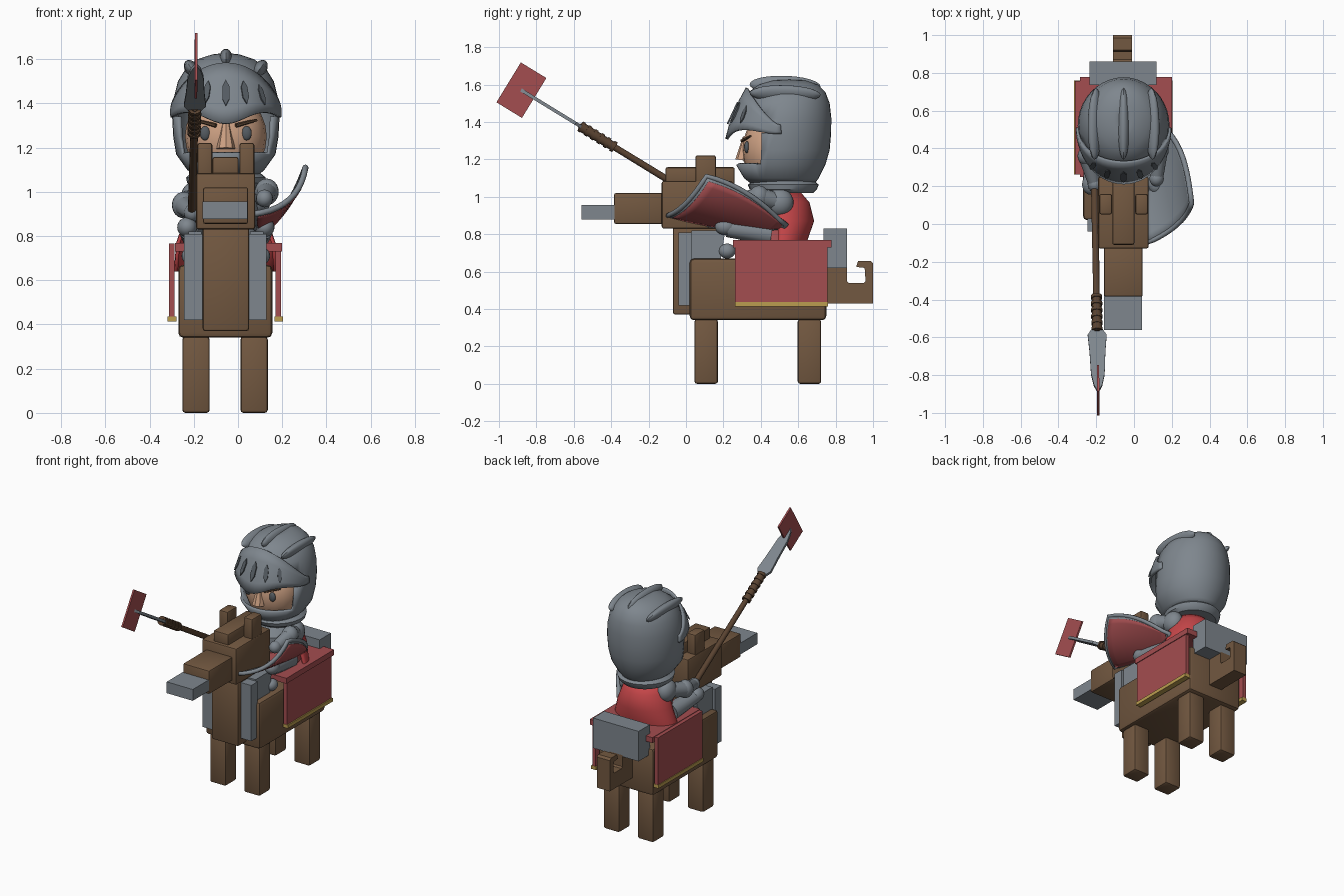
import bpy, bmesh, math
from mathutils import Vector, Matrix

if "Cube" in bpy.data.objects:
    bpy.data.objects.remove(bpy.data.objects["Cube"])


def material(name, rgb):
    m = bpy.data.materials.new(name)
    m.use_nodes = True
    m.diffuse_color = (*rgb, 1)
    m.node_tree.nodes["Principled BSDF"].inputs["Base Color"].default_value = (*rgb, 1)
    return m


STEEL = material("steel grey", (0.21, 0.24, 0.27))
DARK = material("dark steel", (0.09, 0.105, 0.12))
WOOD = material("brown wood", (0.17, 0.098, 0.052))
SHAFT = material("dark brown", (0.1, 0.055, 0.03))
CLOTH = material("cloth red", (0.37, 0.075, 0.08))
CAPE = material("cape red", (0.55, 0.06, 0.065))
GOLD = material("gold", (0.5, 0.34, 0.08))
SKIN = material("skin", (0.62, 0.36, 0.23))
CX = -0.055  # centre line of horse and rider


def finish(name, bm, mat, smooth=True):
    bmesh.ops.recalc_face_normals(bm, faces=bm.faces)
    me = bpy.data.meshes.new(name)
    bm.to_mesh(me)
    bm.free()
    me.materials.append(mat)
    ob = bpy.data.objects.new(name, me)
    bpy.context.scene.collection.objects.link(ob)
    if smooth:
        bpy.ops.object.select_all(action="DESELECT")
        ob.select_set(True)
        bpy.context.view_layer.objects.active = ob
        bpy.ops.object.shade_smooth_by_angle(angle=math.radians(35))
    return ob


def box(name, x, y, z, mat, bevel=0.0):
    bm = bmesh.new()
    bmesh.ops.create_cube(bm, size=1)
    for v in bm.verts:
        for i, (lo, hi) in enumerate((x, y, z)):
            v.co[i] = hi if v.co[i] > 0 else lo
    if bevel:
        bmesh.ops.bevel(bm, geom=bm.edges[:], offset=bevel, segments=2, profile=0.5, affect="EDGES")
    return finish(name, bm, mat, bevel > 0)


def prism(name, pts, depth, mat, matrix):
    """Extrude an XY outline symmetrically along Z."""
    bm = bmesh.new()
    f = bm.faces.new([bm.verts.new((a, b, -depth / 2)) for a, b in pts])
    ext = bmesh.ops.extrude_face_region(bm, geom=[f])["geom"]
    bmesh.ops.translate(bm, vec=(0, 0, depth), verts=[v for v in ext if isinstance(v, bmesh.types.BMVert)])
    bm.transform(matrix)
    return finish(name, bm, mat, False)


def ball(name, pos, size, mat, rot=None):
    bm = bmesh.new()
    bmesh.ops.create_uvsphere(bm, u_segments=20, v_segments=12, radius=1)
    m = Matrix.Translation(pos) @ (rot or Matrix()) @ Matrix.Diagonal((*size, 1))
    bm.transform(m)
    return finish(name, bm, mat)


def rod(name, a, b, r1, r2, mat, sides=12):
    a, b = Vector(a), Vector(b)
    bm = bmesh.new()
    bmesh.ops.create_cone(bm, cap_ends=True, segments=sides, radius1=r1, radius2=r2, depth=(b - a).length)
    bm.transform(Matrix.Translation((a + b) / 2) @ (b - a).to_track_quat("Z", "Y").to_matrix().to_4x4())
    return finish(name, bm, mat)


def rings(name, rows, mat, a0=0, a1=360, seg=32, thick=0.0, caps=False, drop=None):
    """Stack elliptical rings (z, half width, front y, back y); angle 0 faces the front."""
    bm = bmesh.new()
    full = a1 - a0 == 360
    grid = []
    for row in rows:
        line = []
        for i in range(seg if full else seg + 1):
            t = math.radians(a0 + (a1 - a0) * i / seg)
            z, rx, yf, yb = row(t) if callable(row) else row
            line.append(bm.verts.new((CX + rx * math.sin(t), (yf + yb) / 2 - (yb - yf) / 2 * math.cos(t), z)))
        grid.append(line)
    for lo, hi in zip(grid, grid[1:]):
        for i in range(seg):
            j = (i + 1) % len(lo)
            bm.faces.new((lo[i], lo[j], hi[j], hi[i]))
    if caps:
        bm.faces.new(grid[0])
        bm.faces.new(grid[-1])
    if drop:
        bmesh.ops.delete(bm, geom=[f for f in bm.faces if drop(f.calc_center_median())], context="FACES")
    ob = finish(name, bm, mat)
    if thick:
        s = ob.modifiers.new("thickness", "SOLIDIFY")
        s.thickness, s.offset = thick, -1
    return ob


# Horse: body, legs, neck, head
box("horse_body", (-0.27, 0.155), (0.02, 0.75), (0.34, 0.67), WOOD, 0.022)
for side, x in (("right", -0.19), ("left", 0.073)):
    for end, y in (("front", 0.108), ("back", 0.66)):
        box(f"{end}_{side}_leg", (x - 0.062, x + 0.062), (y - 0.063, y + 0.063), (0, 0.345), WOOD, 0.014)
box("horse_neck", (-0.16, 0.05), (-0.07, 0.17), (0.37, 0.84), WOOD, 0.012)
box("horse_head", (-0.19, 0.078), (-0.13, 0.25), (0.83, 1.085), WOOD, 0.012)
box("horse_snout", (-0.158, 0.046), (-0.385, -0.11), (0.855, 1.02), WOOD, 0.01)
box("horse_muzzle", (-0.16, 0.042), (-0.56, -0.37), (0.878, 0.957), STEEL)
box("horse_mane", (-0.115, 0.002), (-0.11, 0.26), (1.06, 1.158), WOOD, 0.01)
for side, x in (("right", -0.15), ("left", 0.04)):
    box(f"horse_{side}_ear", (x - 0.034, x + 0.034), (0.05, 0.16), (1.05, 1.222), WOOD, 0.012)
box("chest_plate", (-0.245, 0.13), (-0.04, 0.03), (0.42, 0.81), STEEL)
YZ = Matrix(((0, 0, 1, 0), (1, 0, 0, 0), (0, 1, 0, 0), (0, 0, 0, 1)))  # outline drawn as (y, z)
tail = [(0.74, 0.43), (1.0, 0.43), (1.0, 0.645), (0.985, 0.658), (0.92, 0.658), (0.91, 0.625), (0.955, 0.62),
        (0.96, 0.55), (0.95, 0.54), (0.87, 0.54), (0.86, 0.55), (0.86, 0.63), (0.74, 0.63)]
prism("horse_tail", tail, 0.1, WOOD, Matrix.Translation((-0.06, 0, 0)) @ YZ)

# Saddle and hanging cloth
box("saddle_back", (-0.235, 0.118), (0.735, 0.86), (0.62, 0.83), STEEL)
box("saddle_cloth_top", (-0.285, 0.2), (0.25, 0.778), (0.73, 0.768), CLOTH)
for side, x in (("right", -0.3), ("left", 0.182)):
    box(f"{side}_cloth_panel", (x - 0.013, x + 0.013), (0.263, 0.757), (0.43, 0.766), CLOTH)
    box(f"{side}_cloth_hem", (x - 0.018, x + 0.021), (0.261, 0.759), (0.413, 0.437), GOLD)

# Rider: torso, tunic, cape, collar
rings("torso", [(0.68, 0.13, 0.36, 0.6), (0.85, 0.15, 0.34, 0.62), (0.96, 0.15, 0.34, 0.62), (1.04, 0.09, 0.4, 0.58)],
      STEEL, caps=True)
rings("tunic_skirt", [(0.75, 0.185, 0.28, 0.64), (0.82, 0.165, 0.31, 0.64), (0.86, 0.155, 0.33, 0.63)], CLOTH, caps=True)
rings("cape", [(0.64, 0.235, 0.4, 0.64), (0.77, 0.225, 0.38, 0.65), (0.87, 0.19, 0.36, 0.685),
               (0.97, 0.155, 0.36, 0.66), (1.04, 0.1, 0.38, 0.6)], CAPE, 80, 280, 24, 0.015)
rings("collar", [(1.02, 0.15, 0.37, 0.68), (1.04, 0.175, 0.34, 0.7), (1.065, 0.18, 0.33, 0.71), (1.09, 0.15, 0.37, 0.68)],
      STEEL, caps=True)

# Rider: arms and legs
arms = {"left": [(0.09, 0.5, 0.97), (0.13, 0.39, 1.0), (0.12, 0.24, 0.97)],
        "right": [(-0.2, 0.5, 0.97), (-0.245, 0.36, 0.94), (-0.207, 0.21, 0.905)]}
for side, (shoulder, elbow, hand) in arms.items():
    ball(f"{side}_shoulder_plate", shoulder, (0.06, 0.075, 0.075), STEEL)
    rod(f"{side}_upper_arm", shoulder, elbow, 0.048, 0.052, STEEL)
    ball(f"{side}_elbow_plate", elbow, (0.054, 0.054, 0.06), STEEL)
    rod(f"{side}_forearm", elbow, hand, 0.05, 0.034, STEEL)
    ball(f"{side}_hand", hand, (0.038, 0.042, 0.04), STEEL)
boot = [(0.03, 0.66), (0.185, 0.66), (0.21, 0.82), (0.03, 0.82)]
for side, s in (("right", -1), ("left", 1)):
    x = CX + s * 0.14
    rod(f"{side}_thigh", (x, 0.45, 0.8), (x + s * 0.03, 0.22, 0.83), 0.06, 0.045, STEEL)
    ball(f"{side}_knee_plate", (x + s * 0.035, 0.21, 0.84), (0.045, 0.055, 0.045), STEEL)
    prism(f"{side}_boot", boot, 0.06, STEEL, Matrix.Translation((x, 0, 0)) @ YZ)
    ball(f"{side}_heel_plate", (x + s * 0.02, 0.22, 0.71), (0.04, 0.045, 0.04), STEEL)

# Face
ball("face", (CX, 0.47, 1.25), (0.185, 0.17, 0.2), SKIN)
rod("nose", (CX, 0.305, 1.195), (CX, 0.32, 1.32), 0.042, 0.016, SKIN, 8)
for side, s in (("right", -1), ("left", 1)):
    ball(f"{side}_eye", (CX + s * 0.094, 0.325, 1.265), (0.023, 0.014, 0.032), DARK)
    rod(f"{side}_brow", (CX + s * 0.045, 0.3, 1.3), (CX + s * 0.14, 0.345, 1.325), 0.01, 0.006, SHAFT, 6)

# Helmet shell with the face opening cut away
shell = [(1.06, 0.13, 0.36, 0.68), (1.1, 0.175, 0.31, 0.71), (1.17, 0.225, 0.268, 0.745), (1.25, 0.238, 0.265, 0.768),
         (1.34, 0.243, 0.265, 0.776), (1.42, 0.237, 0.275, 0.777), (1.5, 0.217, 0.3, 0.768), (1.56, 0.18, 0.335, 0.745),
         (1.6, 0.128, 0.39, 0.705), (1.622, 0.06, 0.46, 0.64), (1.628, 0.004, 0.54, 0.56)]
rings("helmet", shell, STEEL, seg=40, thick=0.018,
      drop=lambda c: 1.17 < c.z < 1.4 and c.y < 0.41 + 0.25 * (c.z - 1.25))


# Visor: pointed brow plate sloping forward
def visor_row(k):
    def row(t):
        c = max(math.cos(t), 0)
        top = 1.385 + 0.2 * c ** 1.4
        low = 1.335 - 0.025 * c ** 12 + 0.025 * math.sin(2 * t) ** 2
        ry = 0.29 - 0.11 * k + 0.05 * k * (1 - k)
        return low + (top - low) * k, 0.25 + 0.012 * k * (1 - k), 0.5 - ry, 0.5 + ry
    return row


rings("visor", [visor_row(k / 4) for k in range(5)], STEEL, -92, 92, 28, 0.016)
slot = [(0, -0.065), (0.016, -0.03), (0.016, 0.03), (0, 0.065), (-0.016, 0.03), (-0.016, -0.03)]
for i, deg in enumerate((-40, -20, 0, 20, 40)):
    t = math.radians(deg)
    z, rx, yf, yb = visor_row(0.5)(t)
    pos = Vector((CX + rx * math.sin(t), 0.5 - (yb - yf) / 2 * math.cos(t), z))
    frame = Matrix.Rotation(t, 4, "Z") @ Matrix.Rotation(math.radians(65), 4, "X")
    size = Matrix.Scale(1 - 0.22 * abs(deg) / 40, 4)
    prism(f"visor_slot_{i}", slot, 0.009, DARK, Matrix.Translation(pos + Vector((0, -0.003, 0))) @ frame @ size)

# Crest ridges over the dome
for name, off, z, tilt in (("middle", 0, 1.595, 0), ("right", -0.15, 1.55, -35), ("left", 0.15, 1.55, 35)):
    rot = Matrix.Rotation(math.radians(tilt), 4, "Y") @ Matrix.Rotation(math.radians(-2), 4, "X")
    ball(f"{name}_crest", (CX + off, 0.53, z), (0.032, 0.19, 0.052), STEEL, rot)

# Lance with ribbed grip, blade and pennant
butt, tip = Vector((-0.21, 0.28, 0.86)), Vector((-0.19, -0.88, 1.57))
axis = (tip - butt).normalized()
along = lambda y: butt + (tip - butt) * (0.28 - y) / 1.16
rod("lance_shaft", butt, along(-0.57), 0.019, 0.017, SHAFT)
rod("lance_grip", along(-0.38), along(-0.55), 0.024, 0.026, SHAFT)
for i in range(6):
    y = -0.38 - 0.034 * i
    rod(f"lance_rib_{i}", along(y), along(y - 0.016), 0.03, 0.03, SHAFT)
side = Vector((1, 0, 0))
up = side.cross(axis).normalized()
lance = Matrix((side, axis, up)).transposed().to_4x4()
half = [(0.02, -0.39), (0.05, -0.34), (0.042, -0.24), (0.036, -0.1), (0.022, -0.03)]
blade = half + [(0, 0.015)] + [(-a, b) for a, b in reversed(half)]
prism("lance_blade", blade, 0.018, STEEL, Matrix.Translation(tip) @ lance)
flag = Matrix((axis, up, side)).transposed().to_4x4()
prism("pennant", [(-0.08, -0.125), (0.08, -0.125), (0.08, 0.125), (-0.08, 0.125)], 0.012, CLOTH,
      Matrix.Translation(tip) @ flag)

# Shield: curved heater shape with a tip pointing back
A, B, C = Vector((0.305, 0.11, 1.11)), Vector((0.07, -0.1, 0.9)), Vector((0.125, 0.53, 0.86))
mid, normal = (A + B) / 2, (B - A).cross(C - A).normalized()


def shield_point(u, v, lift=0.0):
    w = u * max(1 - v ** 2.2, 0.07)
    return mid + v * (C - mid) + w * (A - B) / 2 + normal * (0.06 * (1 - w * w) * (1 - 0.6 * v) + lift)


def shield_sheet(name, inset, lift, mat, thick):
    bm = bmesh.new()
    n = 12
    g = [[bm.verts.new(shield_point(inset * (2 * i / n - 1), 0.5 + inset * (j / n - 0.5), lift))
          for i in range(n + 1)] for j in range(n + 1)]
    for j in range(n):
        for i in range(n):
            bm.faces.new((g[j][i], g[j][i + 1], g[j + 1][i + 1], g[j + 1][i]))
    s = finish(name, bm, mat).modifiers.new("thickness", "SOLIDIFY")
    s.thickness, s.offset = thick, 0


shield_sheet("shield_back", 1, 0, STEEL, 0.02)
shield_sheet("shield_face", 0.92, 0.011, CLOTH, 0.008)
edge = [(1 - k / 5, 0) for k in range(11)] + [(-1, k / 10) for k in range(1, 11)] + [(1, 1 - k / 10) for k in range(10)]
curve = bpy.data.curves.new("shield_rim", "CURVE")
curve.dimensions, curve.bevel_depth, curve.bevel_resolution = "3D", 0.014, 2
line = curve.splines.new("POLY")
line.points.add(len(edge) - 1)
line.use_cyclic_u = True
for p, (u, v) in zip(line.points, edge):
    p.co = (*shield_point(u, v), 1)
curve.materials.append(STEEL)
bpy.context.scene.collection.objects.link(bpy.data.objects.new("shield_rim", curve))
